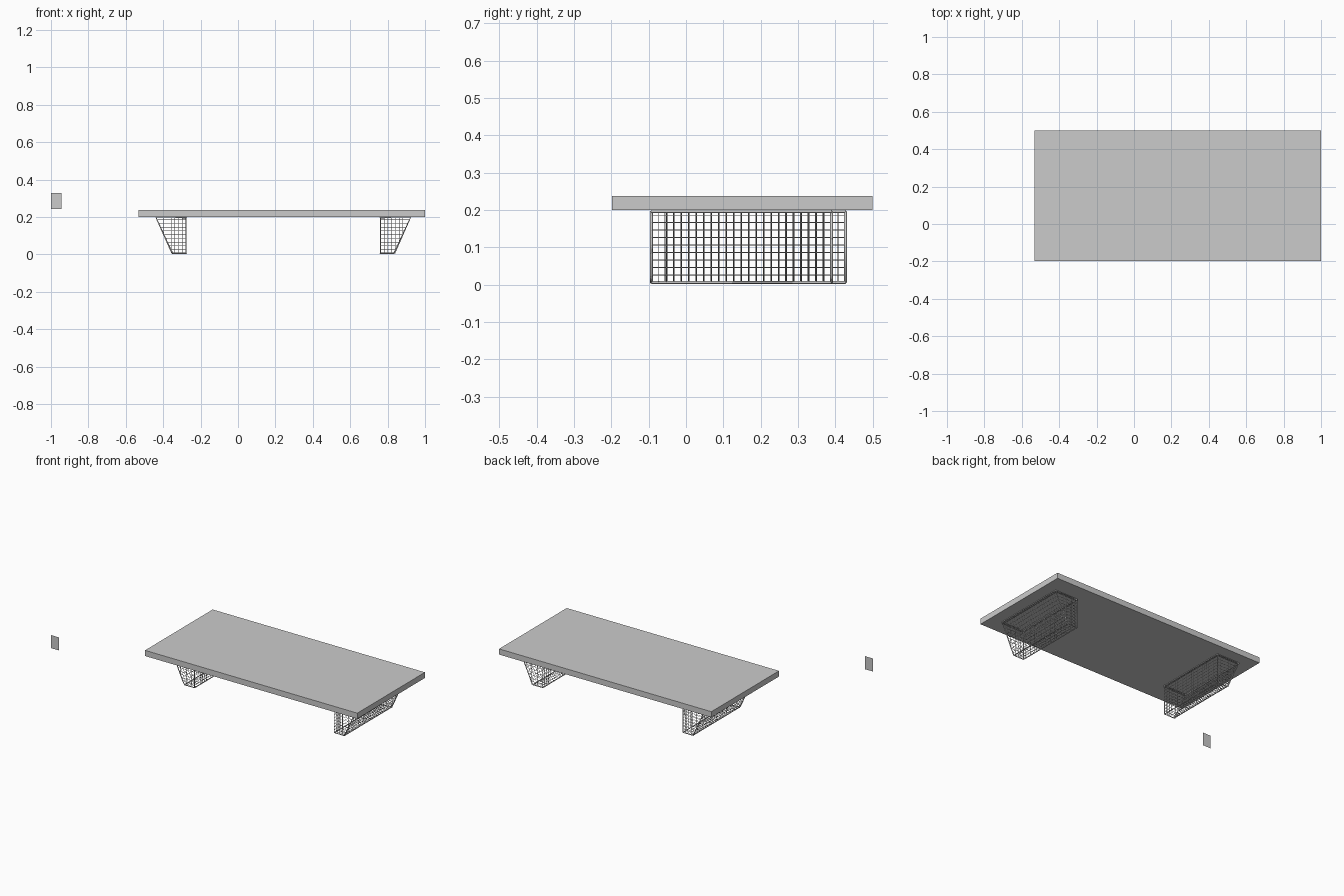
import bpy, bmesh

if "Cube" in bpy.data.objects:
    bpy.data.objects.remove(bpy.data.objects["Cube"])

TOP, BOT = 0.196, 0.006      # height range of the wire baskets
U_TOP, U_BOT = 0.161, 0.072  # basket width at top and bottom
BEND = 0.082                 # width where the sloped side meets the bottom chamfer
STEP = 0.02                  # wire spacing


def wires(name, paths, radius):
    """Mesh object of thin square-section wires along (points, closed) paths."""
    cu = bpy.data.curves.new(name, 'CURVE')
    cu.dimensions = '3D'
    cu.bevel_depth = radius
    cu.bevel_resolution = 0
    cu.use_fill_caps = True
    for pts, closed in paths:
        sp = cu.splines.new('POLY')
        sp.points.add(len(pts) - 1)
        for p, co in zip(sp.points, pts):
            p.co = (*co, 1)
        sp.use_cyclic_u = closed
    ob = bpy.data.objects.new(name, cu)
    bpy.context.collection.objects.link(ob)
    bpy.ops.object.select_all(action='DESELECT')
    ob.select_set(True)
    bpy.context.view_layer.objects.active = ob
    bpy.ops.object.convert(target='MESH')


def width(z):
    """Basket width at height z."""
    zc = BOT + 0.016
    if z < zc:
        return U_BOT + (BEND - U_BOT) * (z - BOT) / (zc - BOT)
    return BEND + (U_TOP - BEND) * (z - zc) / (TOP - zc)


def floor_at(u):
    """Lowest height of the end panel at distance u from the inner side."""
    if u <= BEND:
        return BOT
    return BOT + 0.016 + (u - BEND) / (U_TOP - BEND) * (TOP - BOT - 0.016)


def basket(side, inner, s, y0, y1):
    def P(u, y, z):
        return (inner + s * u, y, z)

    profile = [(0, TOP), (0, BOT), (U_BOT, BOT), (BEND, BOT + 0.016), (U_TOP, TOP)]
    # heavy frame: end outlines and long edges
    frame = [([P(u, y, z) for u, z in profile], True) for y in (y0, y1)]
    frame += [([P(u, y0, z), P(u, y1, z)], False) for u, z in profile if (u, z) != profile[3]]
    wires(side + "_leg_frame", frame, 0.004)

    # fine mesh: hoops, long wires and end panels
    mesh = []
    n = round((y1 - y0) / STEP)
    for i in range(1, n):
        y = y0 + (y1 - y0) * i / n
        mesh.append(([P(u, y, z) for u, z in profile], False))
    rows = int((TOP - BOT) / STEP)
    for i in range(1, rows + 1):
        z = BOT + STEP * i
        for u in (0, width(z)):
            mesh.append(([P(u, y0, z), P(u, y1, z)], False))
        for y in (y0, y1):
            mesh.append(([P(0, y, z), P(width(z), y, z)], False))
    for i in range(1, int(U_TOP / STEP) + 1):
        u = STEP * i
        for y in (y0, y1):
            mesh.append(([P(u, y, floor_at(u)), P(u, y, TOP)], False))
        if u < U_BOT:
            mesh.append(([P(u, y0, BOT), P(u, y1, BOT)], False))
    wires(side + "_leg_mesh", mesh, 0.0012)


# table top
bpy.ops.mesh.primitive_cube_add(size=1, location=(0.2335, 0.151, 0.2185))
top = bpy.context.object
top.name = "table_top"
top.scale = (1.533, 0.698, 0.037)

# wire basket legs, mirrored and slightly staggered in depth
basket("left", -0.277, -1, -0.053, 0.427)
basket("right", 0.761, 1, -0.093, 0.390)

# small separate flat card
me = bpy.data.meshes.new("small_card")
bm = bmesh.new()
bm.faces.new([bm.verts.new(c) for c in ((-1, -0.5, 0.242), (-0.944, -0.5, 0.242),
                                        (-0.944, -0.5, 0.327), (-1, -0.5, 0.327))])
bm.to_mesh(me)
bm.free()
bpy.context.collection.objects.link(bpy.data.objects.new("small_card", me))
